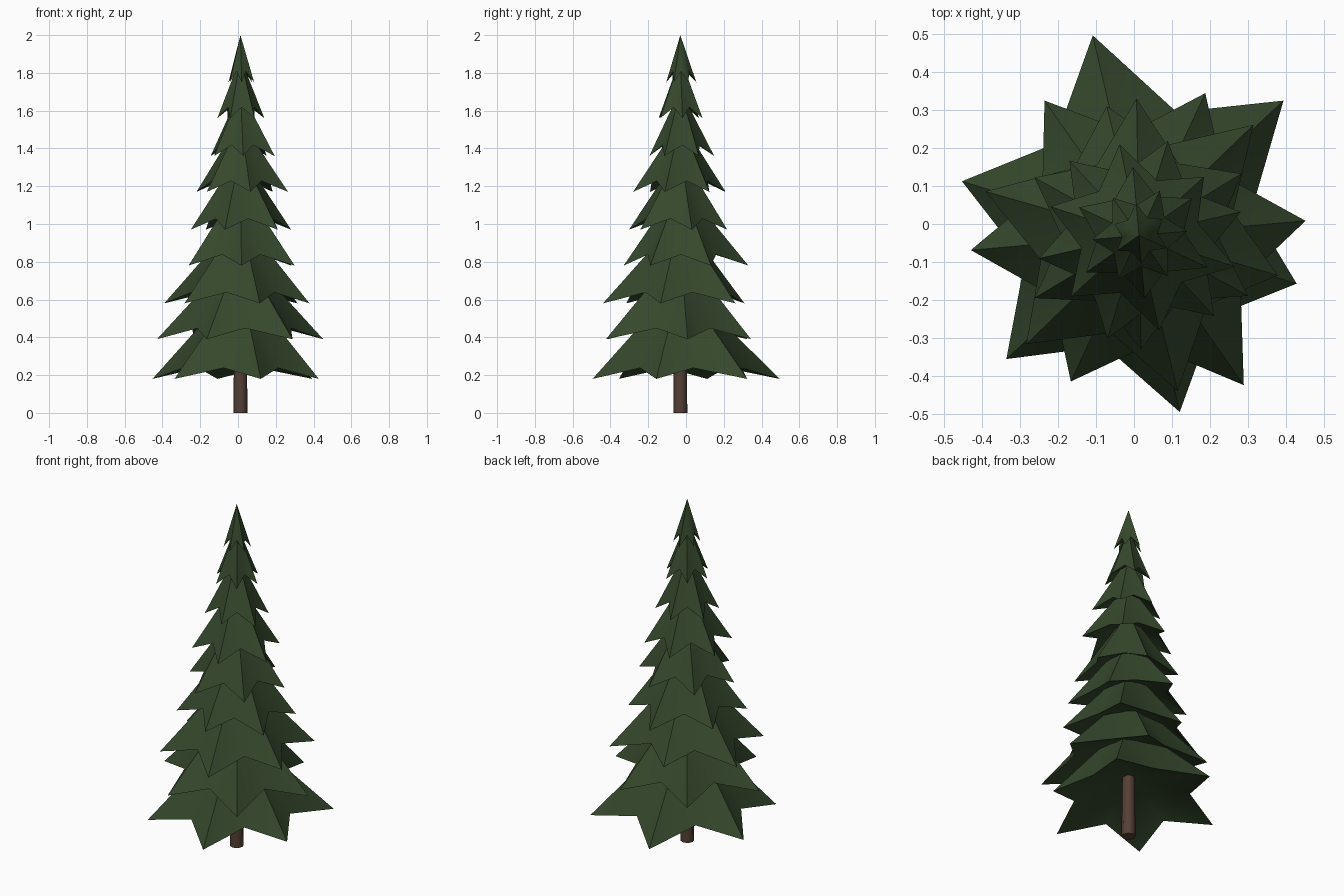
import bpy
import bmesh
from math import cos, sin, radians
from mathutils import Vector

default_cube = bpy.data.objects.get("Cube")
if default_cube:
    bpy.data.objects.remove(default_cube, do_unlink=True)


def make_material(name, colour):
    material = bpy.data.materials.new(name)
    material.use_nodes = True
    material.diffuse_color = colour
    material.node_tree.nodes["Principled BSDF"].inputs["Base Color"].default_value = colour
    return material


def make_object(name, bm, material, smooth_angle):
    bmesh.ops.recalc_face_normals(bm, faces=bm.faces)
    mesh = bpy.data.meshes.new(name)
    bm.to_mesh(mesh)
    bm.free()
    mesh.materials.append(material)
    obj = bpy.data.objects.new(name, mesh)
    bpy.context.collection.objects.link(obj)
    bpy.ops.object.select_all(action="DESELECT")
    obj.select_set(True)
    bpy.context.view_layer.objects.active = obj
    bpy.ops.object.shade_smooth_by_angle(angle=radians(smooth_angle))


needle_green = make_material("needle green", (0.036, 0.065, 0.025, 1))
bark_brown = make_material("bark brown", (0.09, 0.05, 0.035, 1))

TRUNK_CENTRE = Vector((0.013, -0.03, 0))
NOTCH_RATIO = 0.64
NOTCH_RISE = 0.058


def around_trunk(angle, radius, height):
    return TRUNK_CENTRE + Vector((radius * cos(angle), radius * sin(angle), height))


def make_tier(name, base, height, hollow, phase, radii):
    """Star-shaped cone with drooping tips and a hollow underside."""
    bm = bmesh.new()
    count = len(radii)
    step = radians(360 / count)
    rim = []
    for i, radius in enumerate(radii):
        angle = radians(phase) + i * step
        rim.append(bm.verts.new(around_trunk(angle, radius, base)))
        # Notch between this tip and the next
        inner = NOTCH_RATIO * (radius + radii[(i + 1) % count]) / 2
        rim.append(bm.verts.new(around_trunk(angle + step / 2, inner, base + NOTCH_RISE)))
    apex = bm.verts.new(around_trunk(0, 0, base + height))
    underside = bm.verts.new(around_trunk(0, 0, base + hollow))
    for a, b in zip(rim, rim[1:] + rim[:1]):
        bm.faces.new((a, b, apex))
        bm.faces.new((b, a, underside))
    make_object(name, bm, needle_green, 60)


# Branch tiers from the ground up: base, height, hollow, phase, tip radii
tiers = [
    (0.18, 0.52, 0.19, 43, (0.52, 0.54, 0.487, 0.477, 0.477, 0.434)),
    (0.39, 0.48, 0.18, 5, (0.44, 0.413, 0.433, 0.444, 0.424, 0.481)),
    (0.58, 0.46, 0.17, 44, (0.419, 0.35, 0.42, 0.412, 0.422, 0.38)),
    (0.78, 0.44, 0.16, 31, (0.315, 0.36, 0.314, 0.32, 0.3, 0.328)),
    (0.97, 0.41, 0.15, 13, (0.275, 0.26, 0.268, 0.27, 0.284, 0.29)),
    (1.17, 0.38, 0.14, 42, (0.23, 0.245, 0.245, 0.24, 0.256, 0.265)),
    (1.36, 0.35, 0.12, 35, (0.17, 0.18, 0.174, 0.17, 0.165, 0.2)),
    (1.56, 0.32, 0.1, 5, (0.127, 0.13, 0.12, 0.123, 0.127, 0.13)),
    (1.75, 0.25, 0.09, 35, (0.075, 0.085, 0.07, 0.07, 0.075, 0.08)),
]
for number, tier in enumerate(tiers, 1):
    make_tier(f"branch_tier_{number}", *tier)

# Trunk reaching up into the lowest tier
trunk_bm = bmesh.new()
bmesh.ops.create_cone(trunk_bm, cap_ends=True, segments=8, radius1=0.037,
                      radius2=0.033, depth=0.5)
bmesh.ops.translate(trunk_bm, verts=trunk_bm.verts,
                    vec=around_trunk(0, 0, 0.25))
make_object("trunk", trunk_bm, bark_brown, 50)
